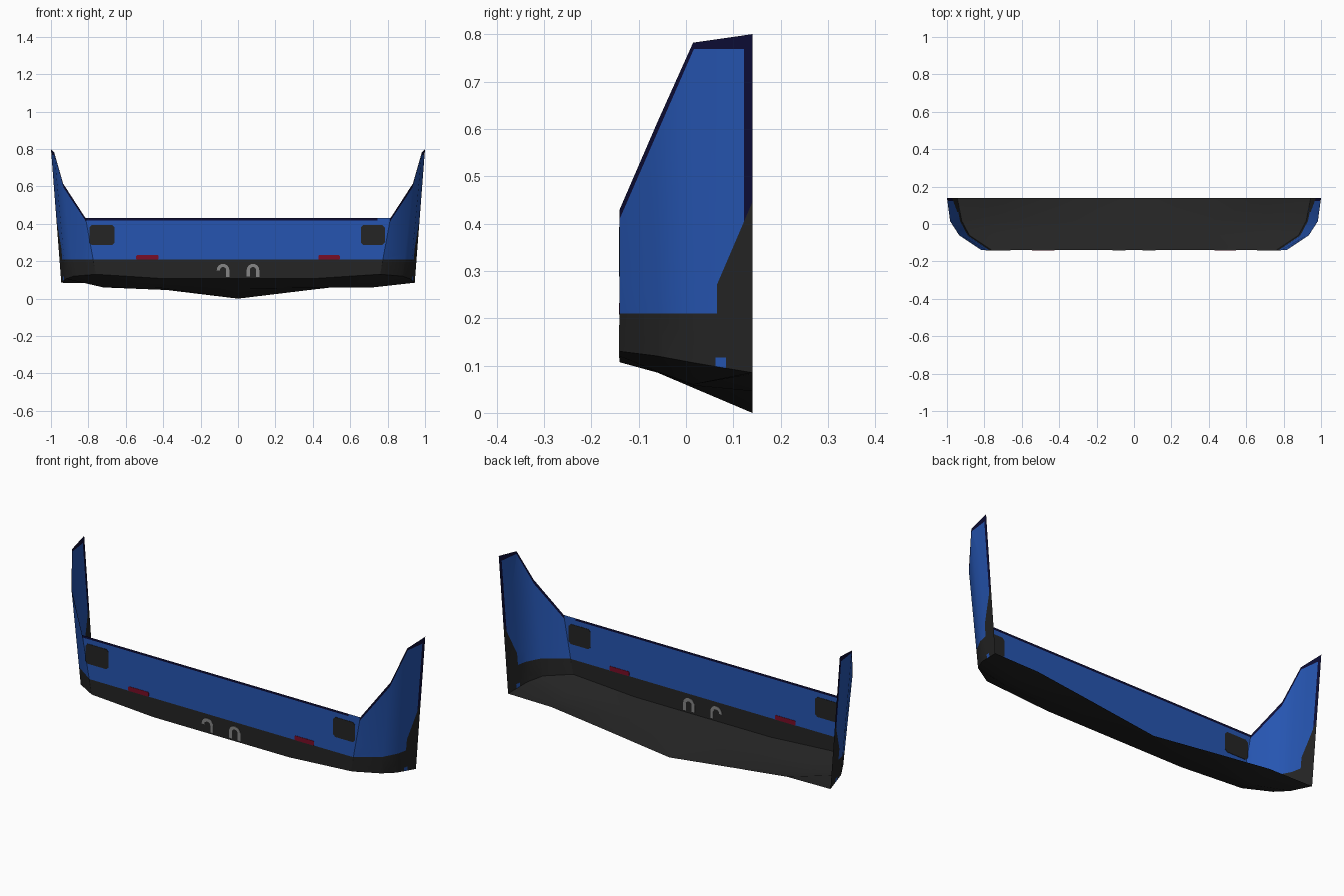
import bpy, bmesh, math
from mathutils import Vector

old = bpy.data.objects.get("Cube")
if old:
    bpy.data.objects.remove(old)


def material(name, rgb):
    m = bpy.data.materials.new(name)
    m.use_nodes = True
    m.diffuse_color = (*rgb, 1)
    bsdf = m.node_tree.nodes["Principled BSDF"]
    bsdf.inputs["Base Color"].default_value = (*rgb, 1)
    bsdf.inputs["Roughness"].default_value = 0.8
    return m


BLUE = material("body blue", (0.019, 0.091, 0.44))
DARK = material("dark plastic", (0.018, 0.018, 0.018))
NAVY = material("navy edge", (0.004, 0.004, 0.036))
RED = material("dark red", (0.19, 0.004, 0.019))
GREY = material("hook grey", (0.24, 0.24, 0.24))
PAINT = [BLUE, DARK, NAVY]


def finish(bm, name, mats):
    mesh = bpy.data.meshes.new(name)
    bm.to_mesh(mesh)
    bm.free()
    for m in mats:
        mesh.materials.append(m)
    ob = bpy.data.objects.new(name, mesh)
    bpy.context.scene.collection.objects.link(ob)
    bpy.ops.object.select_all(action='DESELECT')
    ob.select_set(True)
    bpy.context.view_layer.objects.active = ob
    bpy.ops.object.shade_smooth_by_angle(angle=math.radians(35))
    return ob


def sheet(name, rows, outward, mats, cuts=(), rule=None):
    """Skin rows of points, cut along planes, paint the faces by a rule."""
    bm = bmesh.new()
    grid = [[bm.verts.new(p) for p in row] for row in rows]
    for a, b in zip(grid, grid[1:]):
        for i in range(len(a) - 1):
            bm.faces.new((a[i], a[i + 1], b[i + 1], b[i]))
    bm.normal_update()
    if sum((f.normal.dot(Vector(outward)) for f in bm.faces)) < 0:
        bmesh.ops.reverse_faces(bm, faces=bm.faces[:])
    for point, normal in cuts:
        bmesh.ops.bisect_plane(bm, geom=bm.verts[:] + bm.edges[:] + bm.faces[:],
                               plane_co=point, plane_no=normal, dist=1e-5)
    if rule:
        for f in bm.faces:
            f.material_index = rule(f.calc_center_median())
    return finish(bm, name, mats)


def plate(name, outline, mat):
    """Thin plate through the front wall, showing on both faces."""
    bm = bmesh.new()
    face = bm.faces.new([bm.verts.new((x, FRONT - 0.002, z)) for x, z in outline])
    ext = bmesh.ops.extrude_face_region(bm, geom=[face], use_keep_orig=True)
    verts = [g for g in ext["geom"] if isinstance(g, bmesh.types.BMVert)]
    bmesh.ops.translate(bm, verts=verts, vec=(0, 0.004, 0))
    bmesh.ops.recalc_face_normals(bm, faces=bm.faces[:])
    finish(bm, name, [mat])


def mirrored(half):
    return [(-x, y, z) for x, y, z in reversed(half[1:])] + half


FRONT, REAR = -0.14, 0.14
X, Y, Z = (1, 0, 0), (0, 1, 0), (0, 0, 1)

# Lower and upper borders of one cheek, front to rear
low = [(0.76, FRONT, 0.13), (0.88, -0.06, 0.12), (0.92, 0.015, 0.106), (0.945, REAR, 0.085)]
high = [(0.815, FRONT, 0.43), (0.935, -0.06, 0.615), (0.983, 0.015, 0.782), (1.0, REAR, 0.8)]

# Front wall
wall_low = [(0, FRONT, 0.107), (0.4, FRONT, 0.107), (0.6, FRONT, 0.12), low[0]]
wall_high = [(x, FRONT, 0.43) for x in (0, 0.42, 0.64, 0.815)]


def wall_paint(c):
    if c.z < 0.208:
        return 1
    return 2 if c.z > 0.418 and c.x < 0.745 else 0


sheet("front_wall", [mirrored(wall_low), mirrored(wall_high)], (0, -1, 0), PAINT,
      [((0, 0, 0.208), Z), ((0, 0, 0.418), Z), ((0.745, 0, 0), X)], wall_paint)

# Underside, sloping down to a shallow keel at the rear
belly = [
    wall_low,
    [(0, -0.06, 0.085), (0.42, -0.06, 0.085), (0.72, -0.06, 0.087), low[1]],
    [(0, 0.015, 0.053), (0.42, 0.015, 0.058), (0.72, 0.015, 0.06), low[2]],
    [(0, REAR, 0.0), (0.38, REAR, 0.046), (0.69, REAR, 0.082), low[3]],
]
sheet("underside", [mirrored(r) for r in belly], (0, 0, -1), [DARK])


# Curved cheeks: dark foot and rear corner, navy rim
def corner_line(y):
    return 0.27 + (y - 0.065) * 2.33


def rim_line(y):
    return 0.41 + (y - FRONT) * 2.29


def cheek_paint(c):
    if c.z < 0.21:
        return 0 if 0.062 < c.y < 0.085 and c.z < 0.117 else 1
    if c.y > 0.065 and c.z < corner_line(c.y):
        return 1
    if c.y > 0.122 or c.z > 0.769 or c.z > rim_line(c.y):
        return 2
    return 0


cheek_cuts = [
    ((0, 0, 0.21), Z), ((0, 0, 0.769), Z), ((0, 0, 0.117), Z),
    ((0, 0.062, 0), Y), ((0, 0.065, 0), Y), ((0, 0.085, 0), Y), ((0, 0.122, 0), Y),
    ((0, 0.065, corner_line(0.065)), (0, -2.33, 1)),
    ((0, FRONT, rim_line(FRONT)), (0, -2.29, 1)),
]
for side, s in (("left", 1), ("right", -1)):
    rows = []
    for t in (0, 0.25, 0.5, 0.75, 1):
        pts = [Vector(a).lerp(Vector(b), t) for a, b in zip(low, high)]
        rows.append([(s * p.x, p.y, p.z) for p in pts])
    sheet(side + "_cheek", rows, (s, -0.3, 0), PAINT, cheek_cuts, cheek_paint)


# Lamp openings and red reflectors
def chamfered(x0, x1, z0, z1, c):
    return [(x0 + c, z0), (x1 - c, z0), (x1, z0 + c), (x1, z1 - c),
            (x1 - c, z1), (x0 + c, z1), (x0, z1 - c), (x0, z0 + c)]


plate("right_lamp_opening", chamfered(-0.795, -0.66, 0.288, 0.393, 0.012), DARK)
plate("left_lamp_opening", chamfered(0.657, 0.785, 0.288, 0.393, 0.012), DARK)
plate("right_reflector", chamfered(-0.545, -0.425, 0.208, 0.232, 0.004), RED)
plate("left_reflector", chamfered(0.43, 0.545, 0.208, 0.232, 0.004), RED)


# Tow hooks: arches with a leg on each side
def hook(name, cx, foot_a, foot_b):
    def arc(r):
        angles = [math.pi * i / 8 for i in range(9)]
        return [(cx - r * math.cos(a), 0.152 + r * math.sin(a)) for a in angles]
    outer, inner = arc(0.034), arc(0.017)
    outline = [(outer[0][0], foot_a)] + outer + [(outer[-1][0], foot_b)]
    outline += [(inner[-1][0], foot_b)] + inner[::-1] + [(inner[0][0], foot_a)]
    plate(name, outline, GREY)


hook("right_tow_hook", -0.08, 0.15, 0.116)
hook("left_tow_hook", 0.08, 0.118, 0.116)
